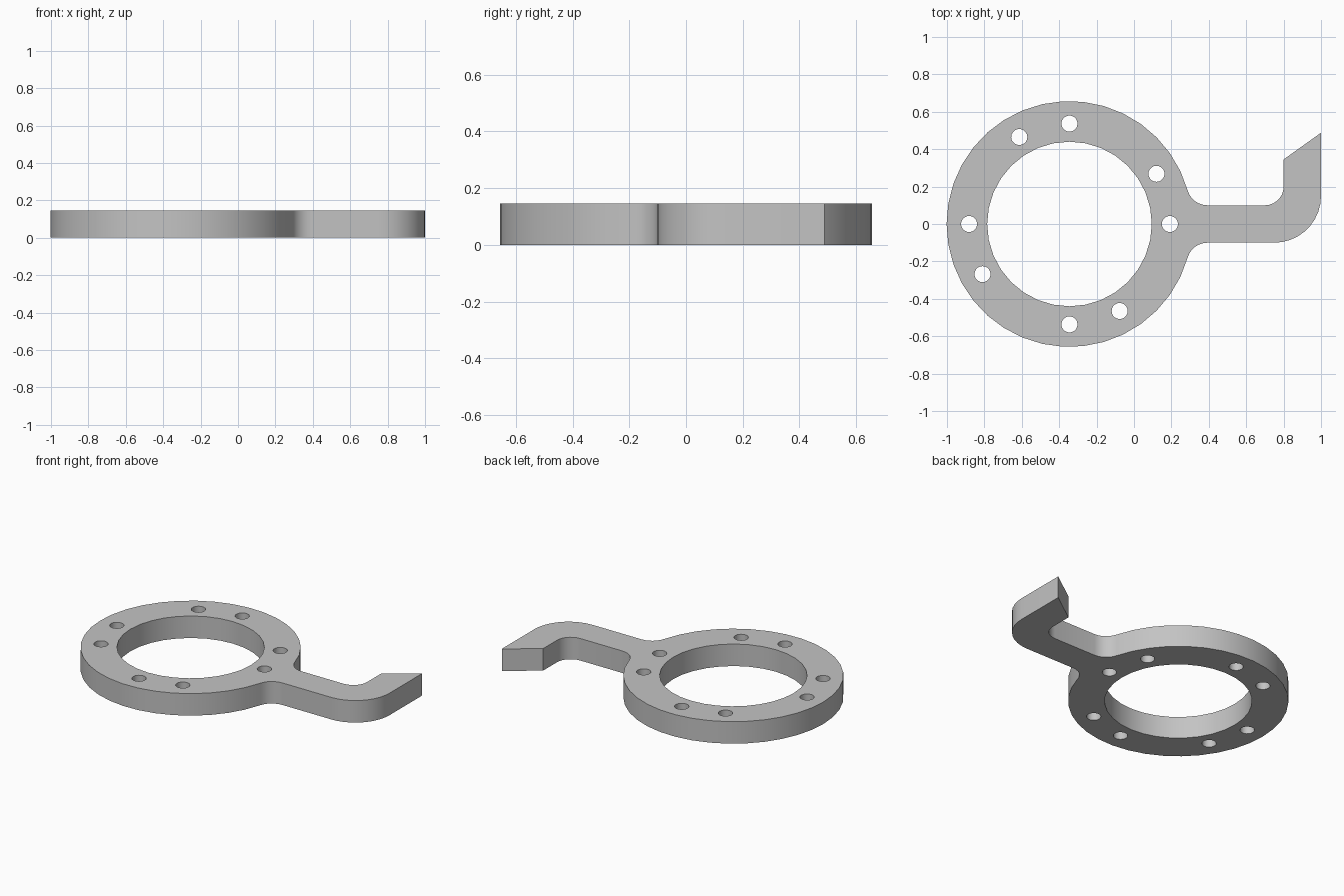
import bpy
import bmesh
from math import radians, degrees, cos, sin, asin, sqrt

if "Cube" in bpy.data.objects:
    bpy.data.objects.remove(bpy.data.objects["Cube"], do_unlink=True)

THICK = 0.145
RING_X, RING_R, BORE_R = -0.345, 0.657, 0.44
BOLT_R, HOLE_R = 0.537, 0.043
HALF_ARM, FILLET = 0.1, 0.11


def arc(cx, cy, r, start, end, steps):
    """Points along an arc, angles in degrees."""
    angles = [radians(start + (end - start) * i / steps) for i in range(steps + 1)]
    return [(cx + r * cos(a), cy + r * sin(a)) for a in angles]


def circle(cx, cy, r, sides):
    return arc(cx, cy, r, 0, 360, sides)[:-1]


# Fillets tangent to both the ring and the arm
fy = HALF_ARM + FILLET
reach = RING_R + FILLET
fx = RING_X + sqrt(reach ** 2 - fy ** 2)
t = degrees(asin(fy / reach))

# Outer outline: ring, lower fillet, outer bend, slanted tip, inner bend, upper fillet
outline = arc(RING_X, 0, RING_R, t, 360 - t, 34)[1:-1]
outline += arc(fx, -fy, FILLET, 180 - t, 90, 6)
outline += arc(0.75, 0.15, 0.25, -90, 0, 9)
outline += [(1.0, 0.488), (0.8, 0.345)]
outline += arc(0.7, 0.2, 0.1, 0, -90, 7)
outline += arc(fx, fy, FILLET, 270, 180 + t, 6)

# Central bore and bolt holes
loops = [outline, circle(RING_X, 0, BORE_R, 32)]
for deg in (0, 30, 90, 120, 180, 210, 270, 300):
    a = radians(deg)
    loops.append(circle(RING_X + BOLT_R * cos(a), BOLT_R * sin(a), HOLE_R, 20))

# Fill the flat outline and extrude it into a plate
bm = bmesh.new()
edges = []
for loop in loops:
    verts = [bm.verts.new((x, y, 0)) for x, y in loop]
    edges += [bm.edges.new((v, verts[i - 1])) for i, v in enumerate(verts)]
bmesh.ops.triangle_fill(bm, use_beauty=True, edges=edges, normal=(0, 0, 1))
top = bmesh.ops.extrude_face_region(bm, geom=bm.faces[:])["geom"]
bmesh.ops.translate(bm, vec=(0, 0, THICK),
                    verts=[g for g in top if isinstance(g, bmesh.types.BMVert)])
bmesh.ops.recalc_face_normals(bm, faces=bm.faces[:])
mesh = bpy.data.meshes.new("ring_bracket")
bm.to_mesh(mesh)
bm.free()

bracket = bpy.data.objects.new("ring_bracket", mesh)
bpy.context.collection.objects.link(bracket)

# Plain grey material
grey = bpy.data.materials.new("plain grey")
grey.use_nodes = True
colour = (0.55, 0.55, 0.55, 1)
grey.diffuse_color = colour
grey.node_tree.nodes["Principled BSDF"].inputs["Base Color"].default_value = colour
mesh.materials.append(grey)

# Smooth curved walls, sharp rims
bpy.ops.object.select_all(action="DESELECT")
bracket.select_set(True)
bpy.context.view_layer.objects.active = bracket
bpy.ops.object.shade_smooth_by_angle(angle=radians(30))
